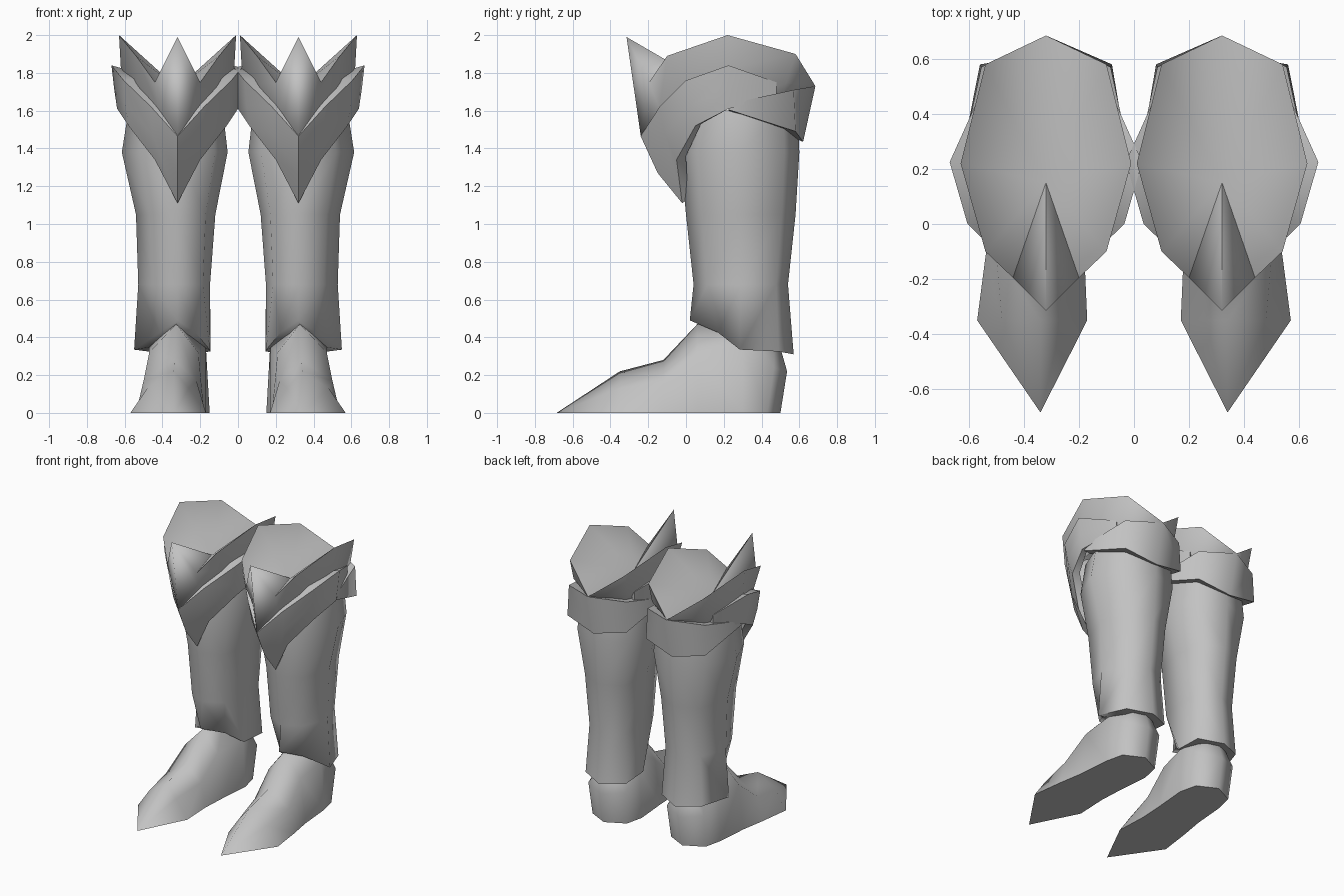
import bpy, bmesh, math

if "Cube" in bpy.data.objects:
    bpy.data.objects.remove(bpy.data.objects["Cube"])

steel = bpy.data.materials.new("steel_grey")
steel.diffuse_color = (0.54, 0.54, 0.54, 1)
steel.use_nodes = True
steel.node_tree.nodes["Principled BSDF"].inputs["Base Color"].default_value = steel.diffuse_color
LEG_X = 0.32


def finish(name, bm, angle):
    bmesh.ops.remove_doubles(bm, verts=bm.verts, dist=0.0005)
    bmesh.ops.recalc_face_normals(bm, faces=bm.faces)
    me = bpy.data.meshes.new(name)
    bm.to_mesh(me)
    bm.free()
    me.materials.append(steel)
    ob = bpy.data.objects.new(name, me)
    bpy.context.collection.objects.link(ob)
    bpy.ops.object.select_all(action='DESELECT')
    ob.select_set(True)
    bpy.context.view_layer.objects.active = ob
    bpy.ops.object.shade_smooth_by_angle(angle=math.radians(angle))


def full(half):
    """Mirror a half row that starts on the middle line of the leg."""
    return [(-u, y, z) for u, y, z in half[:0:-1]] + list(half)


def ring(half):
    """Mirror a half ring whose first and last points are on the middle line."""
    return list(half) + [(-u, y, z) for u, y, z in half[-2:0:-1]]


def loft(name, rows, side, closed=False, wrap=False, cap_ends=False, fans=(), angle=80):
    """Skin rows of points; fans are (row index, apex) pairs closing a row."""
    bm = bmesh.new()
    grid = [[bm.verts.new((side * (LEG_X + u), y, z)) for u, y, z in r] for r in rows]
    n = len(rows[0])
    pairs = list(zip(grid, grid[1:])) + ([(grid[-1], grid[0])] if wrap else [])
    for a, b in pairs:
        for i in range(n if closed else n - 1):
            j = (i + 1) % n
            bm.faces.new((a[i], a[j], b[j], b[i]))
    if cap_ends:
        bm.faces.new([r[0] for r in grid])
        bm.faces.new([r[-1] for r in grid])
    for k, (u, y, z) in fans:
        apex = bm.verts.new((side * (LEG_X + u), y, z))
        for i in range(n):
            bm.faces.new((grid[k][i], grid[k][(i + 1) % n], apex))
    finish(name, bm, angle)


def shin_rows():
    # sideways shift of the eight corners: front, front side, side, back side, back ...
    def lean(i, s):
        return s if i in (2, 6) else (-0.01 if i in (3, 4, 5) else 0)
    # hem: pointed at the front, notched flat between the front and the sides
    hem = ring([(0, 0.02, 0.49), (0.095, 0.17, 0.425), (0.20, 0.285, 0.335),
                (0.165, 0.49, 0.325), (0, 0.57, 0.31)])
    rows = [[(u + lean(i, 0.03), y, z) for i, (u, y, z) in enumerate(hem)]]
    # z, half width, front y, back y, outward shift
    spec = [(0.68, 0.19, 0.04, 0.54, 0.018), (1.05, 0.21, 0.0, 0.58, 0.01),
            (1.38, 0.28, -0.03, 0.60, 0.015), (1.60, 0.25, 0.0, 0.59, 0.01)]
    for z, h, yf, yb, s in spec:
        row = []
        for i in range(8):
            c, sn = math.cos(i * math.pi / 4), math.sin(i * math.pi / 4)
            k = 1.06 if i in (3, 5) else 1.0      # squarer calf
            row.append((lean(i, s) + h * sn * k, (yf + yb) / 2 - (yb - yf) / 2 * c * k, z))
        rows.append(row)
    return rows


def foot_rows():
    # y, outward shift, sole half width, side half width, side z, top z
    spec = [(-0.35, 0.05, 0.20, 0.11, 0.13, 0.22), (-0.12, 0.04, 0.18, 0.14, 0.17, 0.28),
            (0.06, 0.02, 0.17, 0.13, 0.32, 0.47), (0.30, 0.0, 0.17, 0.15, 0.35, 0.50)]
    rows = [[(0.02, -0.685, 0)] * 5]
    for y, s, b, m, mz, t in spec:
        rows.append([(s - b, y, 0), (s - m, y, mz), (s * 0.4, y, t), (s + m, y, mz), (s + b, y, 0)])
    rows.append([(-0.14, 0.43, 0), (-0.15, 0.465, 0.24), (0, 0.47, 0.45),
                 (0.15, 0.465, 0.24), (0.14, 0.43, 0)])
    rows.append([(0, 0.50, 0), (0, 0.535, 0.22), (0, 0.47, 0.45), (0, 0.535, 0.22), (0, 0.50, 0)])
    return rows


# Lower knee plate: section from bottom edge over the ridge to the ledge and back inside;
# the ends fold in behind the side tips
lower_plate = [full(r) for r in (
    [(0, -0.02, 1.11), (0.12, -0.05, 1.34), (0.26, 0.05, 1.52), (0.32, 0.225, 1.61), (0.235, 0.48, 1.68)],
    [(0, -0.15, 1.27), (0.13, -0.11, 1.47), (0.275, 0.02, 1.63), (0.335, 0.225, 1.71), (0.235, 0.48, 1.71)],
    [(0, -0.24, 1.465), (0.14, -0.14, 1.62), (0.285, 0.0, 1.76), (0.35, 0.225, 1.84), (0.235, 0.48, 1.75)],
    [(0, -0.22, 1.47), (0.10, -0.10, 1.64), (0.22, 0.03, 1.77), (0.28, 0.225, 1.82), (0.20, 0.46, 1.74)],
    [(0, 0.01, 1.13), (0.10, 0.0, 1.36), (0.22, 0.08, 1.53), (0.28, 0.225, 1.61), (0.20, 0.46, 1.68)])]

# Upper knee cup: undercut foot, wall, spiked rim; a sunken saddle closes the top
cup = [ring(r) for r in (
    [(0, -0.22, 1.46), (0.09, -0.12, 1.58), (0.18, 0.0, 1.64), (0.23, 0.22, 1.63),
     (0.17, 0.50, 1.66), (0, 0.58, 1.66)],
    [(0, -0.24, 1.47), (0.10, -0.14, 1.61), (0.21, -0.03, 1.74), (0.30, 0.22, 1.82),
     (0.225, 0.53, 1.745), (0, 0.67, 1.72)],
    [(0, -0.315, 1.99), (0.12, -0.195, 1.75), (0.22, -0.10, 1.89), (0.31, 0.22, 2.0),
     (0.22, 0.58, 1.90), (0, 0.685, 1.73)])]

# Band around the back of the knee, tapering towards its front ends
band = [full(r[::-1]) for r in (
    [(0.30, 0.225, 1.605), (0.24, 0.58, 1.49), (0, 0.62, 1.435)],
    [(0.31, 0.225, 1.635), (0.235, 0.57, 1.71), (0, 0.685, 1.73)],
    [(0.25, 0.225, 1.635), (0.17, 0.50, 1.69), (0, 0.58, 1.70)],
    [(0.25, 0.225, 1.60), (0.17, 0.50, 1.51), (0, 0.56, 1.46)])]

for side, tag in ((-1, "left"), (1, "right")):
    loft("foot_" + tag, foot_rows(), side, closed=True)
    loft("shin_guard_" + tag, shin_rows(), side, closed=True, fans=[(0, (0.0, 0.3, 0.37))])
    loft("lower_knee_plate_" + tag, lower_plate, side, wrap=True, cap_ends=True, angle=55)
    loft("knee_cup_" + tag, cup, side, closed=True, fans=[(2, (0, 0.15, 1.72))], angle=84)
    loft("knee_back_band_" + tag, band, side, wrap=True, cap_ends=True, angle=70)
